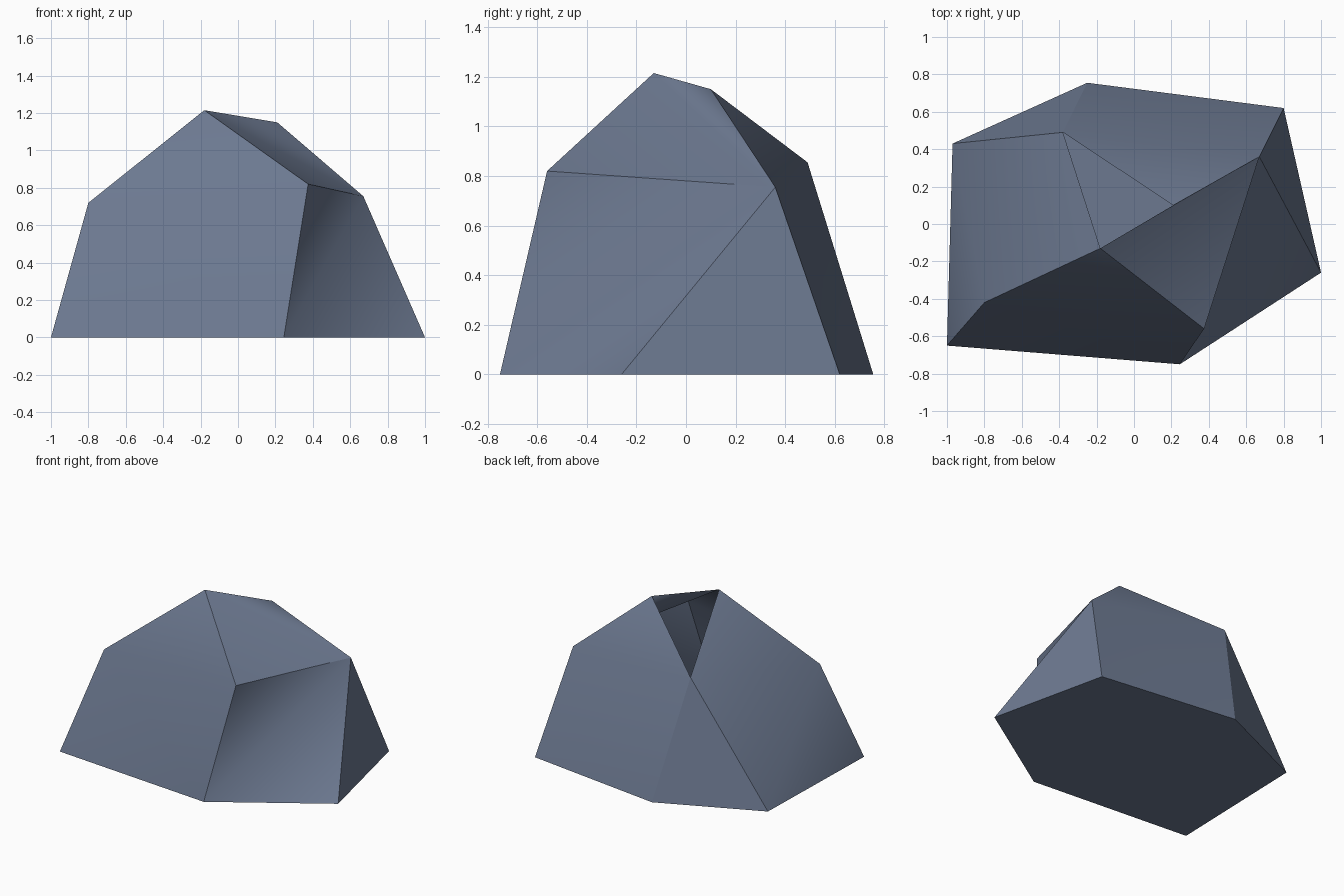
import bpy
import bmesh

default_cube = bpy.data.objects.get("Cube")
if default_cube:
    bpy.data.objects.remove(default_cube, do_unlink=True)

# One slate colour for the whole stone
slate = bpy.data.materials.new("slate_blue_grey")
slate.use_nodes = True
colour = (0.15, 0.19, 0.28, 1)
slate.diffuse_color = colour
shader = next(n for n in slate.node_tree.nodes if n.type == "BSDF_PRINCIPLED")
shader.inputs["Base Color"].default_value = colour

# Corners of the stone: six on the ground, four shoulders and a two point ridge
corners = {
    "ground_front_right": (-1, -0.65, 0),
    "ground_front_left": (0.245, -0.75, 0),
    "ground_left": (1, -0.26, 0),
    "ground_back_left": (0.8, 0.62, 0),
    "ground_back": (-0.25, 0.755, 0),
    "ground_back_right": (-0.97, 0.43, 0),
    "shoulder_right": (-0.8, -0.42, 0.72),
    "shoulder_front": (0.375, -0.56, 0.82),
    "shoulder_left": (0.67, 0.36, 0.755),
    "shoulder_back": (-0.38, 0.49, 0.855),
    "ridge_right": (-0.18, -0.13, 1.215),
    "ridge_left": (0.21, 0.1, 1.15),
}

bm = bmesh.new()
vert = {name: bm.verts.new(place) for name, place in corners.items()}


def facet(*names):
    """Fan one chiselled plane from its first corner, with a crisp outline.

    Corners run anticlockwise from outside; the folds inside stay smooth.
    """
    ring = [vert[name] for name in names]
    for second, third in zip(ring[1:], ring[2:]):
        bm.faces.new((ring[0], second, third)).smooth = True
    for start, end in zip(ring, ring[1:] + ring[:1]):
        bm.edges.get((start, end)).smooth = False


# Underside
facet(*reversed([name for name in corners if name.startswith("ground")]))
# Front plane
facet("shoulder_right", "ground_front_right", "ground_front_left",
      "shoulder_front", "ridge_right")
# Left planes: the lower one is hollowed, with a narrow one beside it
facet("shoulder_left", "shoulder_front", "ground_front_left", "ground_left")
facet("shoulder_left", "ridge_left", "ridge_right", "shoulder_front")
facet("shoulder_left", "ground_left", "ground_back_left")
# Back planes
facet("shoulder_left", "ground_back_left", "ground_back",
      "shoulder_back", "ridge_left")
facet("shoulder_back", "ground_back", "ground_back_right")
# Right plane; the triangle behind the ridge stays open
facet("shoulder_right", "ridge_right", "shoulder_back",
      "ground_back_right", "ground_front_right")

mesh = bpy.data.meshes.new("faceted_rock")
bm.to_mesh(mesh)
bm.free()
mesh.materials.append(slate)
rock = bpy.data.objects.new("faceted_rock", mesh)
bpy.context.collection.objects.link(rock)
